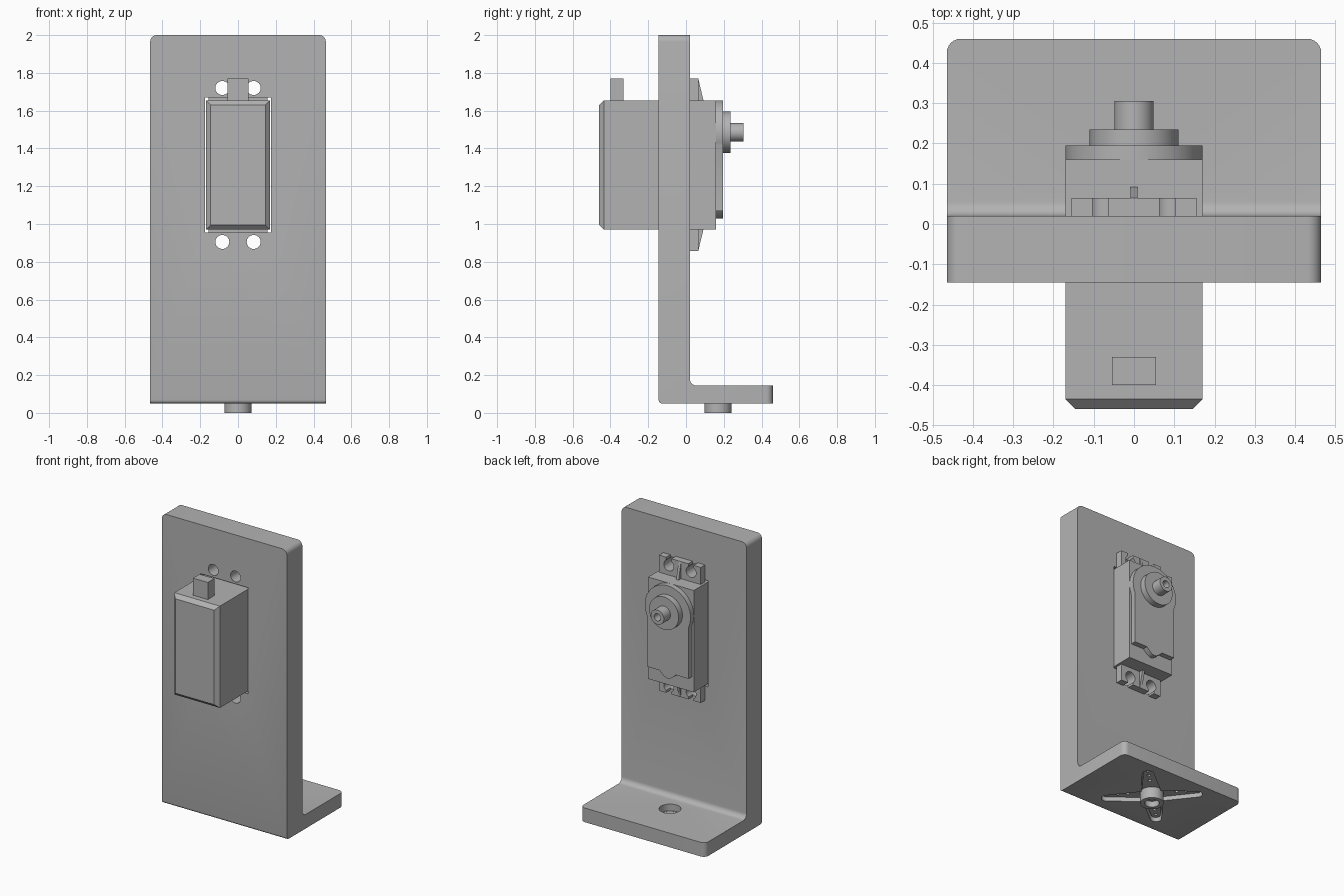
import bpy, bmesh
from math import sin, cos, pi

cube = bpy.data.objects.get("Cube")
if cube:
    bpy.data.objects.remove(cube)

grey = bpy.data.materials.new("plain grey")
grey.use_nodes = True
grey.diffuse_color = (0.45, 0.45, 0.45, 1)
grey.node_tree.nodes["Principled BSDF"].inputs["Base Color"].default_value = (0.45, 0.45, 0.45, 1)

PLACE = {"x": lambda a, b, c: (c, a, b),
         "y": lambda a, b, c: (a, c, b),
         "z": lambda a, b, c: (a, b, c)}


def prism(name, outline, axis, lo, hi, bevels=()):
    """Extrude an outline along an axis; bevels are (edge rule, width, segments)."""
    bm = bmesh.new()
    low = [bm.verts.new(PLACE[axis](a, b, lo)) for a, b in outline]
    high = [bm.verts.new(PLACE[axis](a, b, hi)) for a, b in outline]
    bm.faces.new(low)
    bm.faces.new(high)
    for i in range(len(low)):
        j = (i + 1) % len(low)
        bm.faces.new((low[i], low[j], high[j], high[i]))
    bmesh.ops.recalc_face_normals(bm, faces=bm.faces)
    for rule, width, segments in bevels:
        edges = [e for e in bm.edges if rule(*(v.co for v in e.verts))]
        bmesh.ops.bevel(bm, geom=edges, offset=width, segments=segments,
                        profile=0.5, affect="EDGES")
    mesh = bpy.data.meshes.new(name)
    bm.to_mesh(mesh)
    bm.free()
    mesh.materials.append(grey)
    obj = bpy.data.objects.new(name, mesh)
    bpy.context.collection.objects.link(obj)
    return obj


def rect(a0, a1, b0, b1):
    return [(a0, b0), (a1, b0), (a1, b1), (a0, b1)]


def arc(a, b, r, start=0, end=2 * pi, n=32):
    full = end - start > 6.2
    return [(a + r * cos(start + (end - start) * i / n),
             b + r * sin(start + (end - start) * i / n)) for i in range(n if full else n + 1)]


def boolean(obj, other, operation="DIFFERENCE"):
    mod = obj.modifiers.new("boolean", "BOOLEAN")
    mod.operation, mod.object, mod.solver = operation, other, "EXACT"
    bpy.context.view_layer.objects.active = obj
    bpy.ops.object.modifier_apply(modifier=mod.name)
    bpy.data.objects.remove(other)


def cut(obj, outline, axis, lo, hi):
    boolean(obj, prism("cutter", outline, axis, lo, hi))


def star(inner, tip):
    """Four-armed diagonal cross with tapered round-ended arms."""
    points = []
    for k in range(4):
        turn = k * pi / 2
        points.append((inner * cos(turn), HORN_Y + inner * sin(turn)))
        turn += pi / 4
        points += arc(0.275 * cos(turn), HORN_Y + 0.275 * sin(turn), tip,
                      turn - pi / 2, turn + pi / 2, 10)
    return points


HORN_Y = 0.17
SHAFT_Z = 1.485
HOLE_X = 0.083


def near(p, q, axis, value):
    return abs(p[axis] - value) < 1e-4 and abs(q[axis] - value) < 1e-4


# L-shaped bracket with rounded corners and bend
bracket = prism(
    "bracket",
    [(-0.145, 0.05), (0.46, 0.05), (0.46, 0.145), (0.02, 0.145), (0.02, 2), (-0.145, 2)],
    "x", -0.465, 0.465,
    [(lambda p, q: near(p, q, 1, 0.02) and near(p, q, 2, 0.145), 0.035, 6),
     (lambda p, q: near(p, q, 1, -0.145) and near(p, q, 2, 0.05), 0.018, 4),
     (lambda p, q: near(p, q, 2, 2) and near(p, q, 0, p.x), 0.035, 6),
     (lambda p, q: near(p, q, 1, 0.46) and near(p, q, 0, p.x), 0.035, 6)])
# Servo window, screw holes, horn recess and base hole
cut(bracket, rect(-0.176, 0.176, 0.955, 1.67), "y", -0.3, 0.3)
for x in (-HOLE_X, HOLE_X):
    for z in (0.905, 1.72):
        cut(bracket, arc(x, z, 0.037), "y", -0.3, 0.3)
cut(bracket, star(0.085, 0.035), "z", 0, 0.1)
cut(bracket, arc(0, HORN_Y, 0.067), "z", 0.02, 0.3)

# Servo case with chamfered front rim
prism("servo_body", rect(-0.17, 0.17, 0.97, 1.655), "y", -0.46, 0.16,
      [(lambda p, q: near(p, q, 1, -0.46), 0.025, 1)])
prism("cable_stub", rect(-0.055, 0.055, 1.655, 1.77), "y", -0.4, -0.33)

# Gear cover: round top, slimmer sides, curved tongue at the bottom
cover = ([(-0.155, 1.07), (-0.08, 1.07)]
         + [(-0.06 + 0.12 * i / 10, 1.07 - 0.04 * sin(pi * i / 10)) for i in range(11)]
         + [(0.08, 1.07), (0.155, 1.07)]
         + arc(0, SHAFT_Z, 0.17, -0.42, pi + 0.42, 40))
prism("gear_cover", cover, "y", 0.16, 0.195)
prism("shaft_collar", arc(0, SHAFT_Z, 0.11, n=40), "y", 0.195, 0.235)
shaft = prism("output_shaft", arc(0, SHAFT_Z, 0.049), "y", 0.235, 0.305)
cut(shaft, arc(0, SHAFT_Z, 0.024, n=24), "y", 0.25, 0.4)

# Mounting ears with open screw slots and a tapered rib
for name, root, tip, hole in (("upper", 1.655, 1.77, 1.72), ("lower", 0.97, 0.858, 0.905)):
    ear = prism(name + "_ear", rect(-0.155, 0.155, min(root, tip), max(root, tip)),
                "y", 0.02, 0.065)
    beyond = tip + (tip - root)
    for x in (-HOLE_X, HOLE_X):
        cut(ear, arc(x, hole, 0.037), "y", 0, 0.1)
        cut(ear, rect(x - 0.02, x + 0.02, min(hole, beyond), max(hole, beyond)), "y", 0, 0.1)
    prism(name + "_rib", [(0.06, root), (0.092, root), (0.065, tip), (0.06, tip)],
          "x", -0.009, 0.009)

# Four-armed horn set into the base, with a hollow hub
horn = prism("servo_horn", star(0.078, 0.028), "z", 0.075, 0.099)
for k in range(4):
    turn = pi / 4 + k * pi / 2
    for r in (0.15, 0.21, 0.265):
        cut(horn, arc(r * cos(turn), HORN_Y + r * sin(turn), 0.011, n=12), "z", 0, 0.2)
cut(horn, arc(0, HORN_Y, 0.06), "z", 0, 0.2)
hub = prism("horn_hub", arc(0, HORN_Y, 0.072), "z", 0, 0.098)
cut(hub, arc(0, HORN_Y, 0.045), "z", -0.1, 0.04)
cut(hub, arc(0, HORN_Y, 0.03, n=24), "z", -0.1, 0.2)

# Smooth the curved faces and keep the edges crisp
bpy.ops.object.select_all(action="DESELECT")
for obj in bpy.context.scene.objects:
    if obj.type == "MESH":
        obj.select_set(True)
        bpy.context.view_layer.objects.active = obj
bpy.ops.object.shade_smooth_by_angle(angle=pi / 6)
